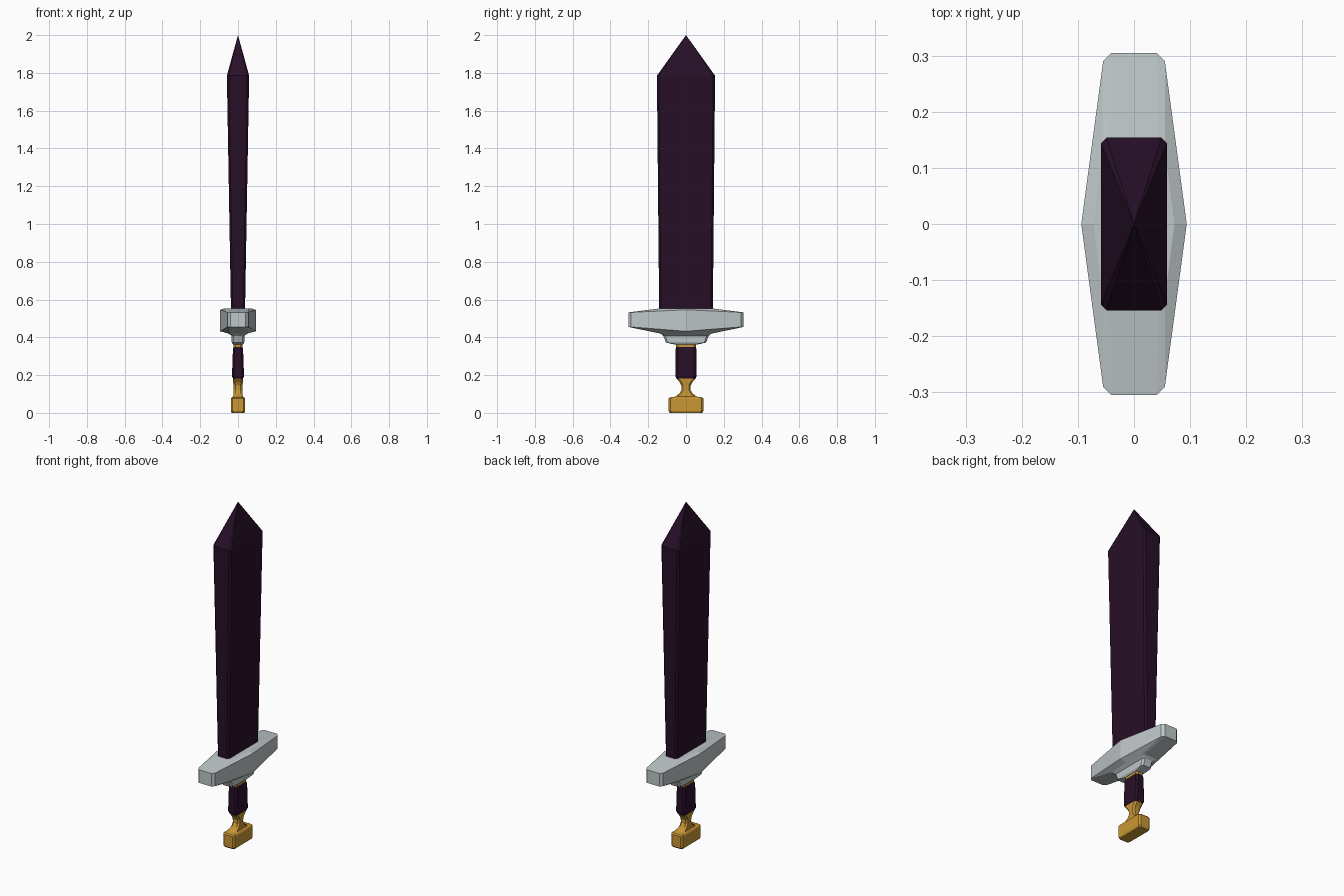
import bpy, bmesh

if "Cube" in bpy.data.objects:
    bpy.data.objects.remove(bpy.data.objects["Cube"])


def material(name, rgb):
    m = bpy.data.materials.new(name)
    m.diffuse_color = (*rgb, 1)
    m.use_nodes = True
    m.node_tree.nodes["Principled BSDF"].inputs["Base Color"].default_value = m.diffuse_color
    return m


PURPLE = material("dark purple", (0.020, 0.005, 0.020))
STEEL = material("pale steel", (0.52, 0.57, 0.58))
GOLD = material("gold", (0.58, 0.31, 0.035))


def ring(hx_mid, hx_end, hy, c, z_mid, z_end):
    """Ten-sided plan outline: bowed long sides, chamfered corners."""
    q = [(hx_mid, 0, z_mid), (hx_end, hy - c, z_end), (hx_end - c, hy, z_end)]
    pts = q + [(-x, y, z) for x, y, z in reversed(q)]
    return pts + [(-x, -y, z) for x, y, z in q[1:]] + \
        [(x, -y, z) for x, y, z in reversed(q[1:])]


def box_ring(hx, hy, z, c=0.01):
    return ring(hx, hx, hy, c, z, z)


def loft(name, rings, mat, tip=None):
    bm = bmesh.new()
    loops = [[bm.verts.new(p) for p in r] for r in rings]
    n = len(loops[0])
    for a, b in zip(loops, loops[1:]):
        for i in range(n):
            j = (i + 1) % n
            bm.faces.new((a[i], a[j], b[j], b[i]))
    bm.faces.new(loops[0][::-1])
    if tip:
        t = bm.verts.new(tip)
        for i in range(n):
            bm.faces.new((loops[-1][i], loops[-1][(i + 1) % n], t))
    else:
        bm.faces.new(loops[-1])
    bmesh.ops.recalc_face_normals(bm, faces=bm.faces)
    me = bpy.data.meshes.new(name)
    bm.to_mesh(me)
    bm.free()
    me.materials.append(mat)
    ob = bpy.data.objects.new(name, me)
    bpy.context.collection.objects.link(ob)
    return ob


# Blade, widening towards the pointed tip
loft("blade", [box_ring(0.037, 0.142, 0.53), box_ring(0.059, 0.154, 1.785)],
     PURPLE, tip=(0, 0, 2.0))

# Crossguard with its tapered collar underneath
loft("crossguard", [
    box_ring(0.026, 0.060, 0.362),
    box_ring(0.033, 0.106, 0.372),
    box_ring(0.034, 0.120, 0.408),
    ring(0.056, 0.050, 0.135, 0.012, 0.424, 0.420),
    ring(0.094, 0.055, 0.305, 0.015, 0.432, 0.455),
    ring(0.094, 0.055, 0.305, 0.015, 0.546, 0.532),
    ring(0.072, 0.055, 0.145, 0.012, 0.553, 0.552)], STEEL)

# Gold collar above the grip
loft("grip_collar", [box_ring(0.024, 0.052, 0.335), box_ring(0.024, 0.052, 0.37)], GOLD)

# Grip
loft("grip", [box_ring(0.026, 0.050, 0.180), box_ring(0.032, 0.056, 0.195),
              box_ring(0.027, 0.056, 0.335), box_ring(0.024, 0.052, 0.349)], PURPLE)

# Pommel: waisted neck flaring into a block
loft("pommel", [
    box_ring(0.033, 0.086, 0.0), box_ring(0.038, 0.092, 0.010),
    box_ring(0.038, 0.092, 0.075), box_ring(0.034, 0.086, 0.082),
    box_ring(0.026, 0.058, 0.086), box_ring(0.024, 0.034, 0.103),
    box_ring(0.023, 0.025, 0.120), box_ring(0.024, 0.025, 0.145),
    box_ring(0.026, 0.034, 0.163), box_ring(0.027, 0.052, 0.184)], GOLD)
